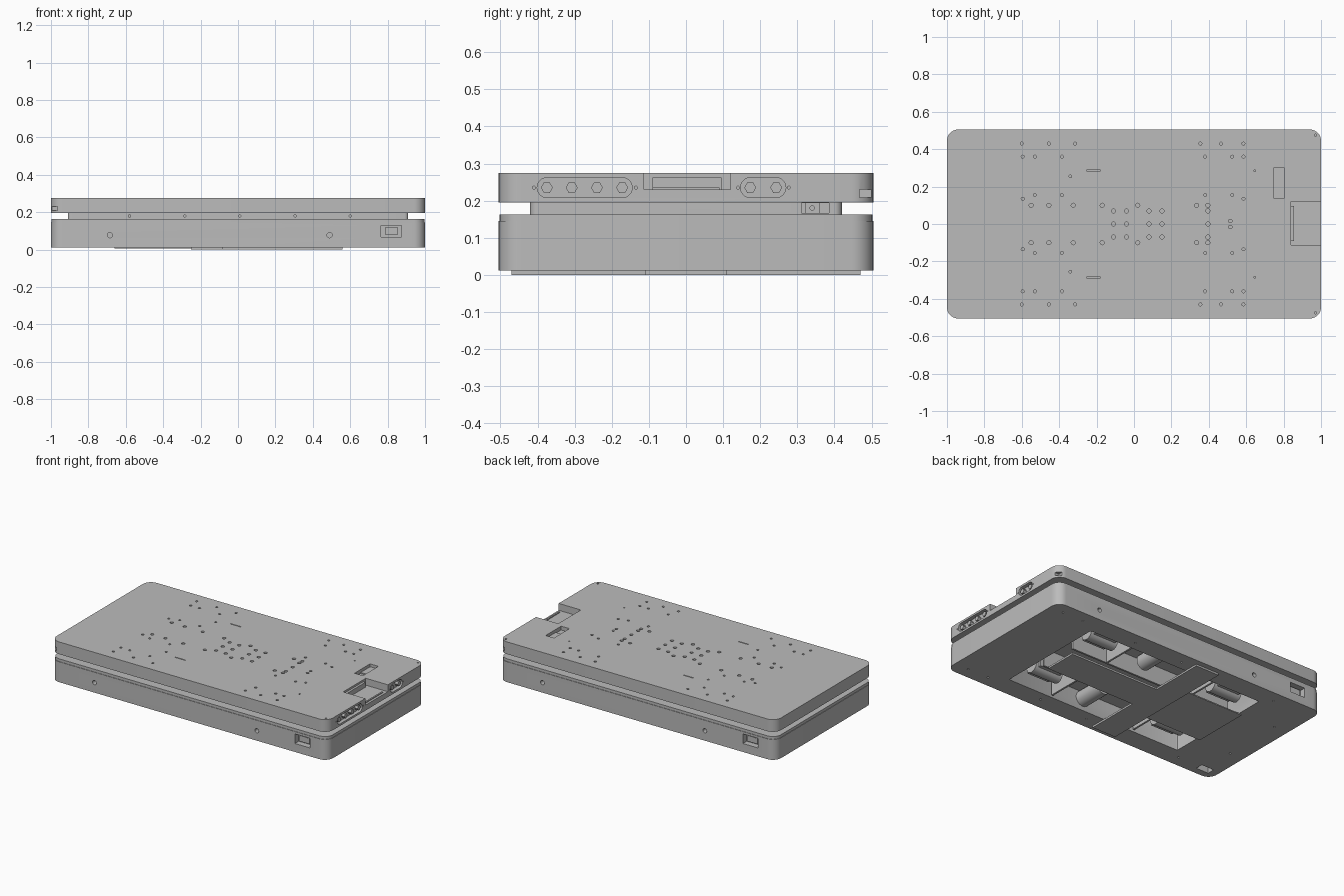
import bpy, bmesh
from math import pi, sin, cos
from mathutils import Matrix, Vector

cube = bpy.data.objects.get("Cube")
if cube:
    bpy.data.objects.remove(cube, do_unlink=True)

grey = bpy.data.materials.new("metal grey")
grey.use_nodes = True
GREY = (0.5, 0.5, 0.5, 1)
grey.diffuse_color = GREY
grey.node_tree.nodes["Principled BSDF"].inputs["Base Color"].default_value = GREY


# Helpers: each adds a closed solid to a bmesh
def add_prism(bm, pts, z0, z1, mat=Matrix()):
    low = [bm.verts.new(mat @ Vector((x, y, z0))) for x, y in pts]
    high = [bm.verts.new(mat @ Vector((x, y, z1))) for x, y in pts]
    bm.faces.new(low[::-1])
    bm.faces.new(high)
    n = len(pts)
    for i in range(n):
        j = (i + 1) % n
        bm.faces.new((low[i], low[j], high[j], high[i]))


def round_rect(hx, hy, r, seg=8):
    pts = []
    for k, (sx, sy) in enumerate(((1, 1), (-1, 1), (-1, -1), (1, -1))):
        for i in range(seg + 1):
            a = (k + i / seg) * pi / 2
            pts.append((sx * (hx - r) + r * cos(a), sy * (hy - r) + r * sin(a)))
    return pts


def add_box(bm, x0, x1, y0, y1, z0, z1):
    add_prism(bm, [(x0, y0), (x1, y0), (x1, y1), (x0, y1)], z0, z1)


def add_cyl(bm, x, y, z, r, depth, axis="Z", sides=16):
    turn = {"X": Matrix.Rotation(pi / 2, 4, "Y"),
            "Y": Matrix.Rotation(pi / 2, 4, "X"), "Z": Matrix()}[axis]
    bmesh.ops.create_cone(bm, cap_ends=True, segments=sides, radius1=r, radius2=r,
                          depth=depth, matrix=Matrix.Translation((x, y, z)) @ turn)


def make(name, bm):
    bmesh.ops.recalc_face_normals(bm, faces=bm.faces[:])
    me = bpy.data.meshes.new(name)
    bm.to_mesh(me)
    bm.free()
    me.materials.append(grey)
    ob = bpy.data.objects.new(name, me)
    bpy.context.collection.objects.link(ob)
    return ob


def select(ob):
    bpy.ops.object.select_all(action="DESELECT")
    ob.select_set(True)
    bpy.context.view_layer.objects.active = ob


def cut(ob, bm):
    tool = make("cutter", bm)
    tool.hide_render = True
    mod = ob.modifiers.new("cut", "BOOLEAN")
    mod.operation, mod.solver, mod.object = "DIFFERENCE", "EXACT", tool
    select(ob)
    bpy.ops.object.modifier_apply(modifier=mod.name)
    bpy.data.objects.remove(tool, do_unlink=True)


def finish(ob):
    select(ob)
    bpy.ops.object.shade_smooth_by_angle(angle=0.55)


# Top deck
bm = bmesh.new()
add_prism(bm, round_rect(1, 0.505, 0.06), 0.195, 0.275)
deck = make("top_deck", bm)

bm = bmesh.new()
rows = {0.43: (-0.6, -0.455, -0.315, 0.355, 0.465, 0.585),
        0.36: (-0.595, -0.53, -0.385, 0.38, 0.525, 0.585),
        0.155: (-0.53, -0.385, 0.38, 0.525),
        0.135: (-0.595, 0.585),
        0.1: (-0.55, -0.455, -0.325, -0.17, 0.02, 0.335, 0.395),
        0.07: (-0.11, -0.04, 0.08, 0.15, 0.395)}
for y, xs in rows.items():
    for x in xs:
        for s in (1, -1):
            add_cyl(bm, x, s * y, 0.27, 0.011 if y < 0.12 else 0.008, 0.06)
for x in rows[0.07]:
    add_cyl(bm, x, 0, 0.27, 0.011, 0.06)
for s in (1, -1):
    add_cyl(bm, 0.515, 0.016 * s, 0.27, 0.009, 0.06)
    add_cyl(bm, -0.34, 0.255 * s, 0.27, 0.007, 0.06)
    add_cyl(bm, 0.97, 0.475 * s, 0.27, 0.006, 0.06)
    add_cyl(bm, 0.645, 0.285 * s, 0.27, 0.005, 0.06)
    add_box(bm, -0.255, -0.18, 0.286 * s - 0.003, 0.286 * s + 0.003, 0.265, 0.3)
    # corner ports
    add_box(bm, s * 0.985 - 0.02, s * 0.985 + 0.02, s * 0.49 - 0.022, s * 0.49 + 0.022, 0.208, 0.23)
# end notch and hand slot
add_box(bm, 0.84, 1.1, -0.113, 0.12, 0.23, 0.3)
add_box(bm, 0.745, 0.805, 0.14, 0.3, 0.25, 0.3)
# oval connector recesses in the end face
facing_x = Matrix(((0, 0, 1, 0), (1, 0, 0, 0), (0, 1, 0, 0), (0, 0, 0, 1)))
ovals = ((-0.273, 0.128), (0.208, 0.061))
for y, half in ovals:
    add_prism(bm, round_rect(half, 0.027, 0.0269), 0.975, 1.05,
              Matrix.Translation((0, y, 0.235)) @ facing_x)
for y in (-0.41, -0.135, 0.14, 0.277):
    add_cyl(bm, 1, y, 0.235, 0.004, 0.03, "X")
cut(deck, bm)
finish(deck)

# Connectors inside the recesses
bm = bmesh.new()
for y in (-0.375, -0.308, -0.24, -0.172, 0.173, 0.243):
    add_cyl(bm, 0.983, y, 0.235, 0.016, 0.026, "X", 6)
make("hex_connectors", bm)

# Notch fittings and slot cover
bm = bmesh.new()
add_box(bm, 0.84, 0.855, -0.09, 0.095, 0.228, 0.262)
add_box(bm, 0.975, 0.985, -0.09, 0.09, 0.228, 0.236)
make("notch_bracket", bm)
bm = bmesh.new()
add_box(bm, 0.748, 0.802, 0.2, 0.297, 0.245, 0.258)
make("slot_cover", bm)

# Middle frame between deck and base
bm = bmesh.new()
add_prism(bm, round_rect(0.91, 0.42, 0.02), 0.16, 0.198)
frame = make("middle_frame", bm)
bm = bmesh.new()
for s in (1, -1):
    for x in (-0.58, -0.285, 0.01, 0.305, 0.6):
        add_cyl(bm, x, s * 0.42, 0.18, 0.006, 0.02, "Y")
    add_box(bm, s * 0.9 - 0.03, s * 0.9 + 0.03, s * 0.348 - 0.037, s * 0.348 + 0.037, 0.166, 0.194)
cut(frame, bm)
finish(frame)

bm = bmesh.new()
for s in (1, -1):
    add_box(bm, s * 0.88 - 0.02, s * 0.88 + 0.02, s * 0.34 - 0.02, s * 0.34 + 0.02, 0.166, 0.194)
    add_cyl(bm, s * 0.9, s * 0.34, 0.18, 0.007, 0.02, "X")
make("frame_latches", bm)

# Base lid
bm = bmesh.new()
add_prism(bm, round_rect(0.997, 0.502, 0.057), 0.144, 0.163)
finish(make("base_lid", bm))

# Base tray, hollow, open underneath
bm = bmesh.new()
add_prism(bm, round_rect(1, 0.505, 0.06), 0.012, 0.145)
base = make("base_tray", bm)
bm = bmesh.new()
add_prism(bm, round_rect(0.64, 0.37, 0.01, 2), -0.05, 0.135)
for s in (1, -1):
    add_box(bm, s * 0.82 - 0.055, s * 0.82 + 0.055, -s * 0.5 - 0.035, -s * 0.5 + 0.035, 0.067, 0.13)
    for x in (-0.685, 0.49):
        add_cyl(bm, s * x, -s * 0.5, 0.077, 0.014, 0.06, "Y")
add_box(bm, -0.95, -0.86, -0.46, -0.41, -0.05, 0.05)
for s in (1, -1):
    for x in (-0.9, -0.7, 0, 0.35, 0.75, 0.9):
        add_cyl(bm, x, s * 0.43 if x != -0.9 else 0.2 * s, 0.012, 0.006, 0.02)
cut(base, bm)
finish(base)

# Side sockets seen in the tray windows
bm = bmesh.new()
for s in (1, -1):
    add_box(bm, s * 0.82 - 0.035, s * 0.82 + 0.035, -s * 0.47 - 0.015, -s * 0.47 + 0.015, 0.08, 0.117)
make("side_sockets", bm)

# Cross brace under the tray
bm = bmesh.new()
add_box(bm, -0.25, -0.08, -0.47, 0.47, 0, 0.012)
make("cross_bar", bm)
bm = bmesh.new()
add_box(bm, -0.08, 0.56, -0.11, 0.11, 0, 0.012)
make("long_brace", bm)
bm = bmesh.new()
add_box(bm, -0.66, -0.25, -0.19, 0.19, 0.007, 0.014)
make("wide_brace", bm)

# Inner ribs and drive units
bm = bmesh.new()
for s in (1, -1):
    add_box(bm, -0.6, 0.58, s * 0.13 - 0.006, s * 0.13 + 0.006, 0.02, 0.136)
    for x in (-0.3, 0.32):
        add_box(bm, x - 0.006, x + 0.006, s * 0.25 - 0.11, s * 0.25 + 0.11, 0.02, 0.136)
make("inner_ribs", bm)
bm = bmesh.new()
for s in (1, -1):
    for x in (-0.47, 0.47):
        add_box(bm, x - 0.08, x + 0.08, s * 0.25 - 0.06, s * 0.25 + 0.06, 0.06, 0.136)
        add_cyl(bm, x, s * 0.25, 0.08, 0.045, 0.2, "X", 24)
    add_cyl(bm, 0.08, s * 0.28, 0.09, 0.05, 0.2, "Y", 24)
finish(make("drive_units", bm))
